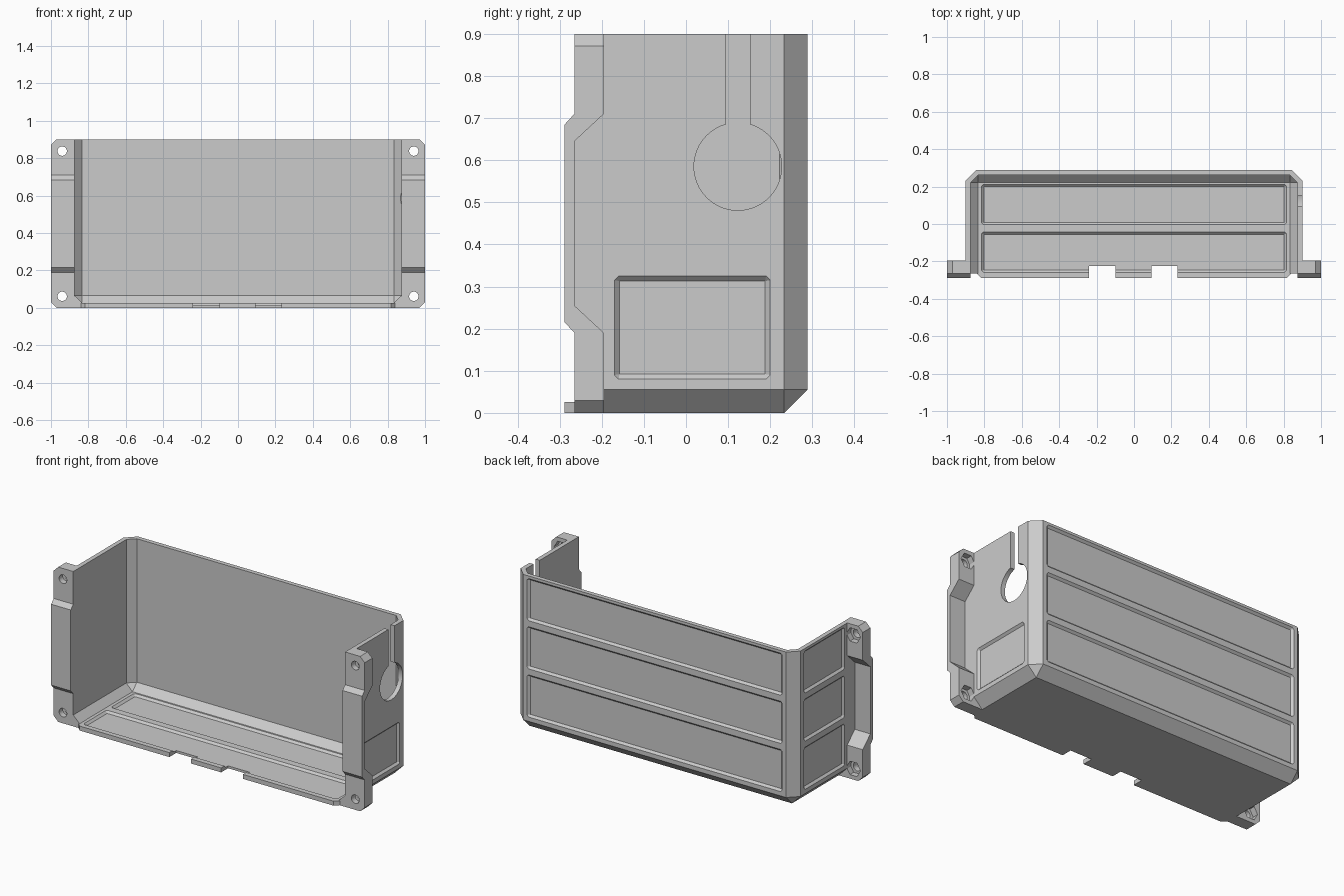
import bpy, bmesh, math
from mathutils import Vector

cube = bpy.data.objects.get("Cube")
if cube:
    bpy.data.objects.remove(cube, do_unlink=True)

# Main dimensions
W, BACK, FRONT, TOP = 0.9, 0.288, -0.265, 0.9
WALL, CHAMFER = 0.026, 0.055
TAB_BACK, LIP_FRONT = -0.195, -0.288

grey = bpy.data.materials.new("light_grey_plastic")
grey.use_nodes = True
colour = (0.6, 0.6, 0.6, 1)
grey.diffuse_color = colour
grey.node_tree.nodes["Principled BSDF"].inputs["Base Color"].default_value = colour


def finish(name, bm):
    bmesh.ops.recalc_face_normals(bm, faces=bm.faces)
    mesh = bpy.data.meshes.new(name)
    bm.to_mesh(mesh)
    bm.free()
    mesh.materials.append(grey)
    ob = bpy.data.objects.new(name, mesh)
    bpy.context.collection.objects.link(ob)
    return ob


def hull(name, points):
    bm = bmesh.new()
    for p in points:
        bm.verts.new(p)
    bmesh.ops.convex_hull(bm, input=bm.verts)
    bmesh.ops.dissolve_limit(bm, angle_limit=0.01, verts=bm.verts, edges=bm.edges)
    return finish(name, bm)


def prism(profile, vec):
    """Extrude a closed profile of 3D points along vec."""
    bm = bmesh.new()
    face = bm.faces.new([bm.verts.new(p) for p in profile])
    ext = bmesh.ops.extrude_face_region(bm, geom=[face], use_keep_orig=True)
    verts = [g for g in ext["geom"] if isinstance(g, bmesh.types.BMVert)]
    bmesh.ops.translate(bm, verts=verts, vec=vec)
    bmesh.ops.recalc_face_normals(bm, faces=bm.faces)
    return bm


def box(name, lo, hi):
    return hull(name, [(x, y, z) for x in (lo[0], hi[0])
                       for y in (lo[1], hi[1]) for z in (lo[2], hi[2])])


def cut(ob, cutter):
    cutter.hide_render = True
    mod = ob.modifiers.new("cut", 'BOOLEAN')
    mod.operation, mod.solver, mod.object = 'DIFFERENCE', 'EXACT', cutter
    bpy.context.view_layer.objects.active = ob
    bpy.ops.object.modifier_apply(modifier=mod.name)
    bpy.data.objects.remove(cutter, do_unlink=True)


def smooth(ob):
    bpy.ops.object.select_all(action='DESELECT')
    ob.select_set(True)
    bpy.context.view_layer.objects.active = ob
    bpy.ops.object.shade_smooth_by_angle(angle=math.radians(20))


def tray(name, w, back, front, floor, top, c):
    """Solid block with chamfered rear corners and chamfered bottom edges."""
    pts = []
    for s in (-1, 1):
        pts += [(s * (w - c), front, floor), (s * (w - c), back - c, floor)]
        for z in (floor + c, top):
            pts += [(s * w, front, z), (s * w, back - c, z), (s * (w - c), back, z)]
    return hull(name, pts)


def pocket(ob, u0, u1, v0, v1, place, depth=0.012, c=0.01):
    """Shallow panel recess with sloped rim; place maps (u, v, depth) to space."""
    pts = []
    for u, su in ((u0, 1), (u1, -1)):
        for v, sv in ((v0, 1), (v1, -1)):
            for d in (0, -0.02):
                pts += [place(u + su * c, v, d), place(u, v + sv * c, d)]
            pts.append(place(u + su * depth, v + sv * depth, depth))
    cut(ob, hull("pocket_cutter", pts))


def cylinder(name, centre, radius, axis, length, sides):
    """Cylinder starting at centre and running along axis 'X' or 'Y'."""
    pts = []
    for i in range(sides):
        a = 2 * math.pi * i / sides
        p, q = radius * math.cos(a), radius * math.sin(a)
        pts.append(Vector(centre) + Vector((0, p, q) if axis == 'X' else (p, 0, q)))
    return finish(name, prism(pts, (length, 0, 0) if axis == 'X' else (0, length, 0)))


# Thin shell, open at the front and the top
shell = tray("cover_shell", W, BACK, FRONT, 0, TOP, CHAMFER)
cut(shell, tray("inner_cutter", W - WALL, BACK - WALL, -0.5, WALL, 1.2, 0.04))

# Recessed panels: back, right side, one on the left side, floor inside
for row in range(3):
    z0 = 0.08 + 0.28 * row
    z1 = z0 + 0.245
    pocket(shell, -0.82, 0.82, z0, z1, lambda u, v, d: (u, BACK - d, v))
    pocket(shell, -0.17, 0.2, z0, z1, lambda u, v, d: (-W + d, u, v))
    if row == 0:
        pocket(shell, -0.17, 0.2, z0, z1, lambda u, v, d: (W - d, u, v))
for y0, y1 in ((-0.003, 0.212), (-0.258, -0.043)):
    pocket(shell, -0.815, 0.815, y0, y1, lambda u, v, d: (u, v, WALL - d))

# Cable hole with a slot to the top edge, on the left wall
cut(shell, cylinder("hole_cutter", (0.8, 0.123, 0.585), 0.104, 'X', 0.3, 64))
cut(shell, box("slot_cutter", (0.865, 0.095, 0.6), (1, 0.152, 1)))

# Two notches in the floor's front edge
notches = ((-0.24, -0.1), (0.093, 0.233))
for x0, x1 in notches:
    cut(shell, box("notch_cutter", (x0, -0.4, -0.1), (x1, -0.225, 0.1)))
smooth(shell)

# Front lip, in three pieces between the notches
ends = [-0.84] + [x for n in notches for x in n] + [0.84]
for i in range(0, len(ends), 2):
    x0, x1 = ends[i], ends[i + 1]
    a = x0 + (0.023 if i == 0 else 0)
    b = x1 - (0.023 if i == 4 else 0)
    outline = [(x0, FRONT, 0), (x1, FRONT, 0), (b, LIP_FRONT, 0), (a, LIP_FRONT, 0)]
    finish("front_lip_%d" % (i // 2 + 1), prism(outline, (0, 0, WALL)))

# Mounting flanges: thick screw ends joined by a thin strip set forward
lower = [(FRONT, 0), (FRONT, 0.19), (LIP_FRONT, 0.215)]
middle = [(TAB_BACK, 0.71), (FRONT, 0.645), (FRONT, 0.255), (TAB_BACK, 0.19)]
outline = (lower + [(y, TOP - z) for y, z in reversed(lower)]
           + [(TAB_BACK, TOP)] + middle + [(TAB_BACK, 0)])
for s, side in ((1, "left"), (-1, "right")):
    inner = W - WALL
    bm = prism([(s * inner, y, z) for y, z in outline], (s * (1 - inner), 0, 0))
    corners = [e for e in bm.edges
               if all(abs(v.co.x) > 0.99 for v in e.verts)
               and (all(v.co.z < 0.001 for v in e.verts)
                    or all(v.co.z > TOP - 0.001 for v in e.verts))]
    bmesh.ops.bevel(bm, geom=corners, offset=0.029, segments=1, affect='EDGES')
    flange = finish(side + "_flange", bm)
    for z in (0.062, 0.838):
        cut(flange, cylinder("screw_cutter", (s * 0.94, -0.4, z), 0.025, 'Y', 0.4, 32))
        cut(flange, cylinder("nut_cutter", (s * 0.94, -0.23, z), 0.045, 'Y', 0.2, 6))
    smooth(flange)
    # Web filling the lower corner between floor and flange
    web = [(0.833, 0), (0.833, WALL), (inner, 0.066), (W, 0.06), (W, 0)]
    hull(side + "_corner_web", [(s * x, y, z) for x, z in web for y in (FRONT, TAB_BACK)])
